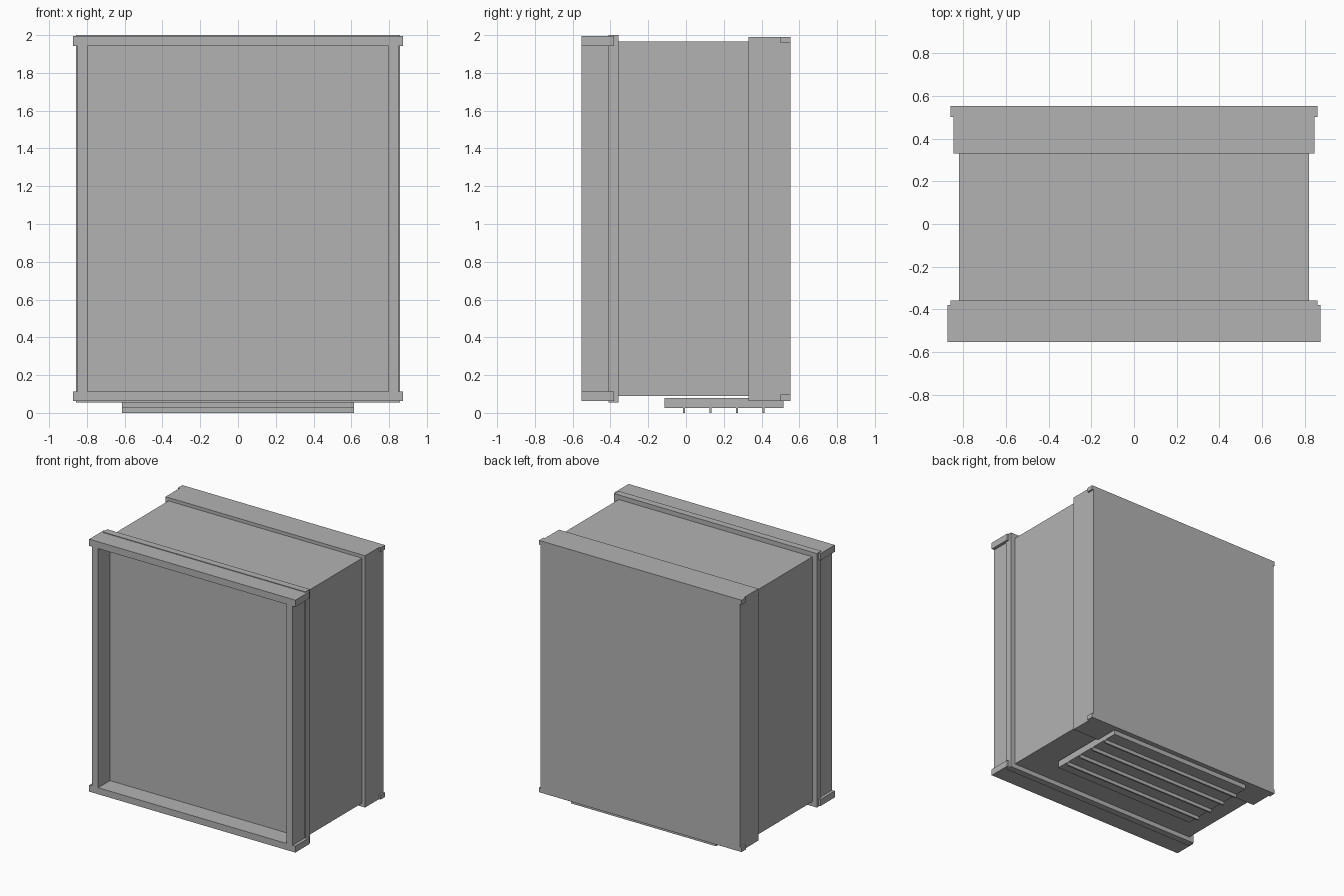
import bpy

cube = bpy.data.objects.get("Cube")
if cube:
    bpy.data.objects.remove(cube, do_unlink=True)

GREY = (0.45, 0.45, 0.45, 1)
mat = bpy.data.materials.new("plain grey")
mat.use_nodes = True
mat.diffuse_color = GREY
mat.node_tree.nodes["Principled BSDF"].inputs["Base Color"].default_value = GREY


def box(name, x, y, z):
    """Box spanning the given (low, high) ranges."""
    spans = (x, y, z)
    mesh = bpy.data.meshes.new(name)
    corners = [(a, b, c) for a in x for b in y for c in z]
    faces = [(0, 1, 3, 2), (4, 6, 7, 5), (0, 4, 5, 1),
             (2, 3, 7, 6), (0, 2, 6, 4), (1, 5, 7, 3)]
    mesh.from_pydata(corners, [], faces)
    mesh.materials.append(mat)
    ob = bpy.data.objects.new(name, mesh)
    bpy.context.collection.objects.link(ob)
    return ob


def pair(name, x, y, z):
    """The same box on the left (+x) and mirrored to the right."""
    box("left_" + name, x, y, z)
    box("right_" + name, (-x[1], -x[0]), y, z)


FRONT, BACK = -0.553, 0.553

# Main cabinet and the wider back cap
box("cabinet_body", (-0.82, 0.82), (-0.38, 0.34), (0.09, 1.965))
box("back_cap", (-0.845, 0.845), (0.33, BACK), (0.062, 1.99))

# Flange behind the front frame; its front is the recessed panel
box("front_flange", (-0.858, 0.858), (-0.41, -0.357), (0.055, 2.0))

# Open front frame: stiles, rails and corner blocks wrapping the flange
pair("frame_stile", (0.797, 0.85), (FRONT, -0.41), (0.11, 1.945))
for level, low, high in (("bottom", 0.062, 0.112), ("top", 1.943, 1.995)):
    box(level + "_frame_rail", (-0.797, 0.797), (FRONT, -0.41), (low, high))
    pair(level + "_frame_corner", (0.797, 0.873), (FRONT, -0.38), (low, high))

# Small corner tabs on the back cap
for level, low, high in (("bottom", 0.062, 0.097), ("top", 1.957, 1.99)):
    pair(level + "_back_tab", (0.84, 0.858), (0.50, BACK), (low, high))

# Base plate with thin ribs underneath
box("base_plate", (-0.615, 0.615), (-0.115, 0.515), (0.027, 0.08))
for i in range(4):
    y = -0.01 + i * 0.14
    box(f"base_rib_{i + 1}", (-0.615, 0.615), (y - 0.006, y + 0.006), (0, 0.03))
